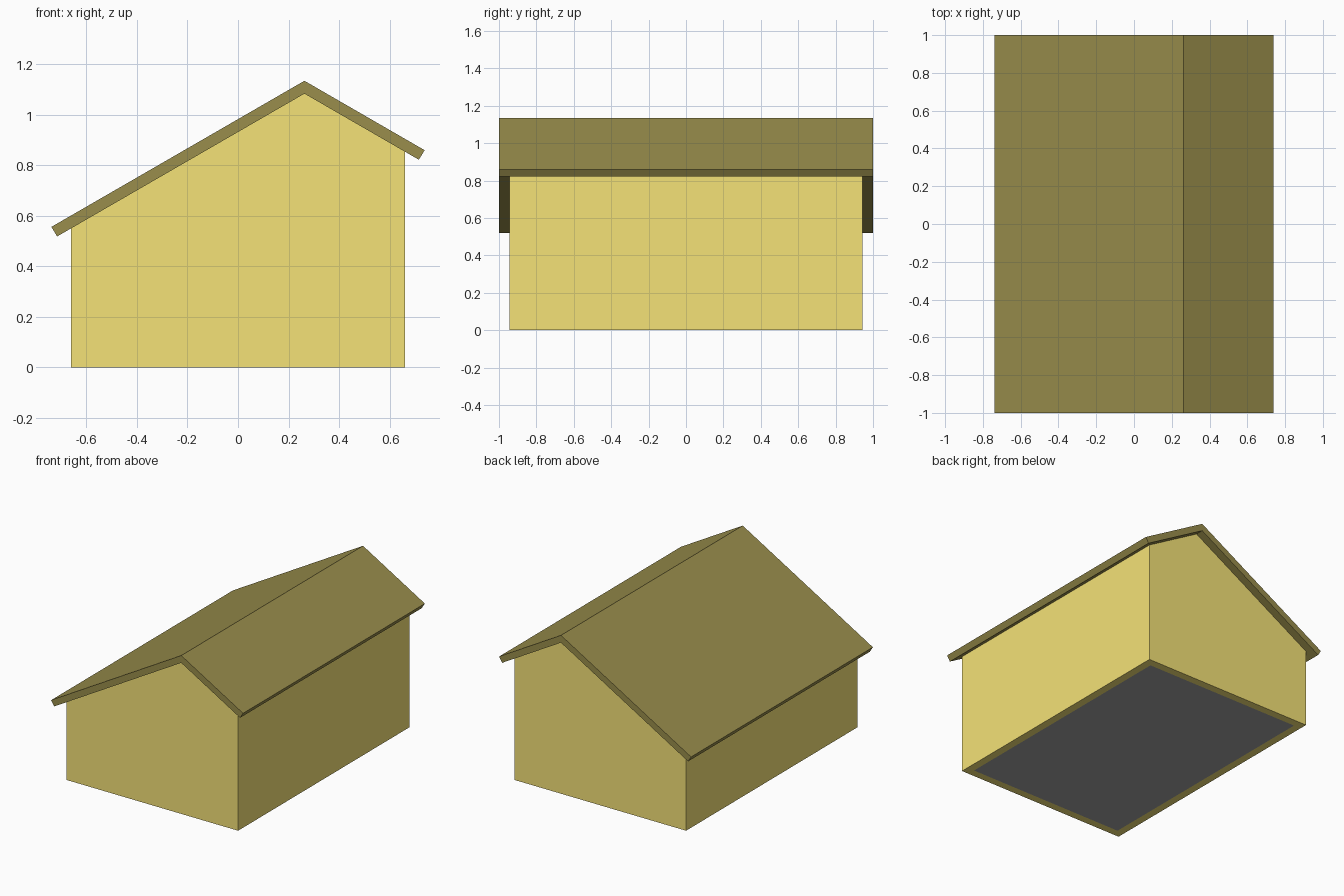
import bpy, bmesh, math

if "Cube" in bpy.data.objects:
    bpy.data.objects.remove(bpy.data.objects["Cube"])

RIDGE_X = 0.263
SLOPE = math.tan(math.radians(30))
WALL_X, WALL_Y, WALL_T = 0.661, 0.943, 0.055
WALL_PEAK, ROOF_PEAK = 1.084, 1.135


def slope_z(x, peak):
    """Height of a 30 degree pitch falling away from the ridge."""
    return peak - abs(x - RIDGE_X) * SLOPE


def material(name, rgb):
    mat = bpy.data.materials.new(name)
    mat.diffuse_color = (*rgb, 1)
    mat.use_nodes = True
    mat.node_tree.nodes["Principled BSDF"].inputs["Base Color"].default_value = mat.diffuse_color
    return mat


def extruded_profile(name, profile, half_depth, mat, open_ends=False):
    """Extrude an x-z outline along y; optionally drop its non-vertical faces."""
    bm = bmesh.new()
    face = bm.faces.new([bm.verts.new((x, -half_depth, z)) for x, z in profile])
    ext = bmesh.ops.extrude_face_region(bm, geom=[face], use_keep_orig=True)
    verts = [g for g in ext["geom"] if isinstance(g, bmesh.types.BMVert)]
    bmesh.ops.translate(bm, verts=verts, vec=(0, 2 * half_depth, 0))
    bmesh.ops.recalc_face_normals(bm, faces=bm.faces)
    if open_ends:
        bm.normal_update()
        slanted = [f for f in bm.faces if abs(f.normal.z) > 0.1]
        bmesh.ops.delete(bm, geom=slanted, context="FACES_ONLY")
    mesh = bpy.data.meshes.new(name)
    bm.to_mesh(mesh)
    bm.free()
    mesh.materials.append(mat)
    obj = bpy.data.objects.new(name, mesh)
    bpy.context.collection.objects.link(obj)
    return obj


straw = material("straw_wall", (0.91, 0.76, 0.184))
olive = material("olive_roof", (0.32, 0.27, 0.072))
slate = material("slate_floor", (0.37, 0.37, 0.37))

# walls: gabled shell, open underneath and under the roof
walls = extruded_profile("walls", [
    (-WALL_X, 0), (WALL_X, 0),
    (WALL_X, slope_z(WALL_X, WALL_PEAK)),
    (RIDGE_X, WALL_PEAK),
    (-WALL_X, slope_z(-WALL_X, WALL_PEAK))], WALL_Y, straw, open_ends=True)
shell = walls.modifiers.new("thickness", "SOLIDIFY")
shell.thickness = WALL_T
shell.offset = -1
shell.use_even_offset = True

# roof: bent slab with square-cut eaves
TOP_X, LOW_X = 0.739, 0.716
extruded_profile("roof", [
    (-TOP_X, slope_z(-TOP_X, ROOF_PEAK)),
    (-LOW_X, slope_z(-LOW_X, WALL_PEAK)),
    (RIDGE_X, WALL_PEAK),
    (LOW_X, slope_z(LOW_X, WALL_PEAK)),
    (TOP_X, slope_z(TOP_X, ROOF_PEAK)),
    (RIDGE_X, ROOF_PEAK)], 1.0, olive)

# floor: slab flush with the bottom edge, fitted between the walls
FLOOR_X, FLOOR_Y = WALL_X - WALL_T, WALL_Y - WALL_T
extruded_profile("floor", [
    (-FLOOR_X, 0), (FLOOR_X, 0), (FLOOR_X, 0.04), (-FLOOR_X, 0.04)],
    FLOOR_Y, slate)
